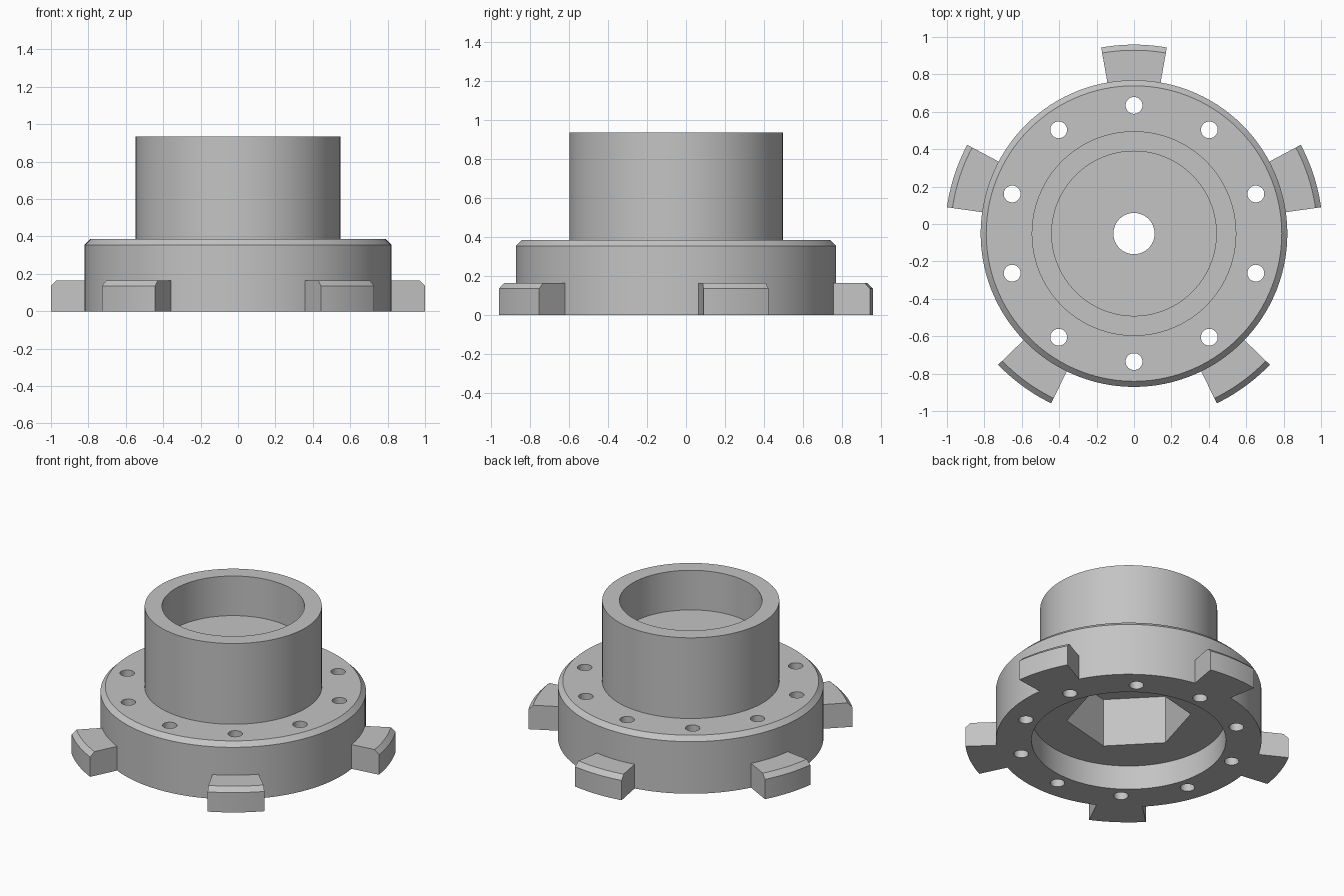
import bpy
import bmesh
from math import sin, cos, radians, tau

CENTRE_Y = -0.051
SEGMENTS = 120

if "Cube" in bpy.data.objects:
    bpy.data.objects.remove(bpy.data.objects["Cube"], do_unlink=True)

grey = bpy.data.materials.new("plain grey")
grey.use_nodes = True
grey.diffuse_color = (0.55, 0.55, 0.55, 1)
grey.node_tree.nodes["Principled BSDF"].inputs["Base Color"].default_value = grey.diffuse_color


def make_object(name, bm):
    bmesh.ops.recalc_face_normals(bm, faces=bm.faces)
    mesh = bpy.data.meshes.new(name)
    bm.to_mesh(mesh)
    bm.free()
    mesh.materials.append(grey)
    obj = bpy.data.objects.new(name, mesh)
    bpy.context.collection.objects.link(obj)
    obj.location.y = CENTRE_Y
    return obj


def revolve(name, profile, start=0.0, sweep=tau, steps=SEGMENTS):
    """Turn a closed (radius, height) profile about z; part turns get end caps."""
    bm = bmesh.new()
    full = sweep >= tau
    rings = []
    for i in range(steps if full else steps + 1):
        a = start + sweep * i / steps
        rings.append([bm.verts.new((r * cos(a), r * sin(a), z)) for r, z in profile])
    n = len(profile)
    for i in range(steps):
        a, b = rings[i], rings[(i + 1) % len(rings)]
        for j in range(n):
            k = (j + 1) % n
            bm.faces.new((a[j], b[j], b[k], a[k]))
    if not full:
        bm.faces.new(rings[0])
        bm.faces.new(rings[-1])
    return make_object(name, bm)


def add_prism(bm, radius, sides, low, high, x=0.0, y=0.0, turn=0.0):
    rings = []
    for z in (low, high):
        rings.append([bm.verts.new((x + radius * cos(turn + tau * i / sides),
                                    y + radius * sin(turn + tau * i / sides), z))
                      for i in range(sides)])
    bm.faces.new(rings[0])
    bm.faces.new(rings[1])
    for i in range(sides):
        k = (i + 1) % sides
        bm.faces.new((rings[0][i], rings[0][k], rings[1][k], rings[1][i]))


def smooth(obj):
    bpy.ops.object.select_all(action="DESELECT")
    obj.select_set(True)
    bpy.context.view_layer.objects.active = obj
    bpy.ops.object.shade_smooth_by_angle(angle=radians(30))


# Flanged hub: hollow collar, chamfered flange, recess underneath, centre bore
hub = revolve("flanged_hub", [
    (0.11, 0.165), (0.11, 0.665), (0.44, 0.665), (0.44, 0.935), (0.547, 0.935),
    (0.547, 0.385), (0.79, 0.385), (0.82, 0.355), (0.82, 0), (0.60, 0), (0.60, 0.165)])

# Cutters: hexagonal nut pocket and the ring of ten bolt holes
bm = bmesh.new()
add_prism(bm, 0.385, 6, 0.1, 0.495, turn=radians(14))
for i in range(10):
    a = radians(90 + 36 * i)
    add_prism(bm, 0.045, 32, -0.1, 0.5, 0.685 * cos(a), 0.685 * sin(a))
cutter = make_object("hole_cutter", bm)
cutter.hide_render = True

cut = hub.modifiers.new("holes", "BOOLEAN")
cut.operation = "DIFFERENCE"
cut.solver = "EXACT"
cut.object = cutter
bpy.context.view_layer.objects.active = hub
bpy.ops.object.modifier_apply(modifier=cut.name)
bpy.data.objects.remove(cutter, do_unlink=True)
smooth(hub)

# Five lugs around the flange, chamfered on the outer top edge
lug_profile = [(0.815, 0), (1.01, 0), (1.01, 0.135), (0.98, 0.165), (0.815, 0.165)]
for i in range(5):
    lug = revolve(f"lug_{i + 1}", lug_profile, radians(80 + 72 * i), radians(20), 10)
    smooth(lug)
